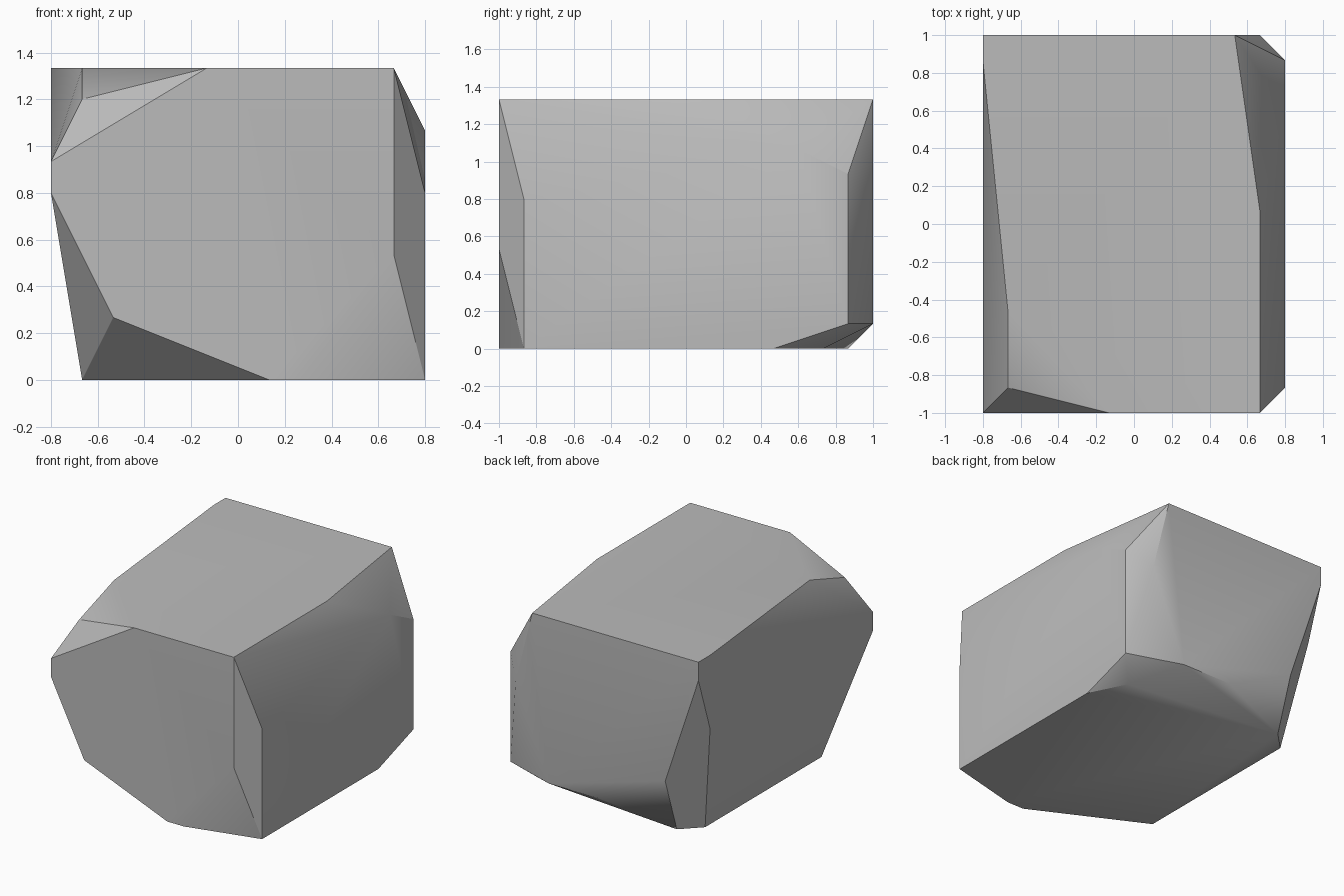
import bpy
import bmesh
import math
from mathutils import Vector

default_cube = bpy.data.objects.get("Cube")
if default_cube:
    bpy.data.objects.remove(default_cube, do_unlink=True)

# Lattice the chipped block is carved on: twelve by fifteen by ten cells
WIDTH, DEPTH, HEIGHT = 12, 15, 10
CELL = 2 / DEPTH


def place(across, along, up):
    """Turn lattice steps into centred model space standing on the ground."""
    return Vector((across - WIDTH / 2, along - DEPTH / 2, up)) * CELL


def make_material(name, colour):
    material = bpy.data.materials.new(name)
    material.use_nodes = True
    material.diffuse_color = colour
    shader = material.node_tree.nodes["Principled BSDF"]
    shader.inputs["Base Color"].default_value = colour
    shader.inputs["Roughness"].default_value = 1
    return material


# Outline of each side, given as (first, second) lattice steps in its own plane
front_outline = [(5, HEIGHT), (11, HEIGHT), (11, 4), (8, 0), (7, 0), (2, 2), (0, 6), (0, 7)]
back_outline = [(0, HEIGHT), (10, HEIGHT), (11, 6), (9, 1), (6, 1), (2, 3), (0, 9)]
right_outline = [(1, 6), (1, 0), (11, 0), (14, 1), (14, 7), (12, 8)]
top_outline = [(1, 4), (0, 14), (11, 8)]
bottom_outline = [(1, 3), (1, 13), (2, 14), (11, 13)]

corners = [place(x, 0, z) for x, z in front_outline]
corners += [place(x, DEPTH, z) for x, z in back_outline]
corners += [place(WIDTH, y, z) for y, z in right_outline]
corners += [place(x, y, HEIGHT) for x, y in top_outline]
corners += [place(x, y, 0) for x, y in bottom_outline]

# Single corners: chipped upper front corner and the left side's rear edge
corners += [place(1, 1, 9), place(0, 14, 6)]

# Stretch a skin over the outlines and merge coplanar faces
bm = bmesh.new()
for corner in corners:
    bm.verts.new(corner)
bmesh.ops.convex_hull(bm, input=bm.verts[:], use_existing_faces=False)
loose = [v for v in bm.verts if not v.link_faces]
bmesh.ops.delete(bm, geom=loose, context="VERTS")
bmesh.ops.dissolve_limit(bm, angle_limit=math.radians(1), verts=bm.verts[:], edges=bm.edges[:])
bmesh.ops.recalc_face_normals(bm, faces=bm.faces[:])

mesh = bpy.data.meshes.new("rock")
bm.to_mesh(mesh)
bm.free()
mesh.materials.append(make_material("stone grey", (0.5, 0.5, 0.5, 1)))

rock = bpy.data.objects.new("rock", mesh)
bpy.context.collection.objects.link(rock)

# Soft shading across shallow facets, crisp at the strong edges
bpy.ops.object.select_all(action="DESELECT")
rock.select_set(True)
bpy.context.view_layer.objects.active = rock
bpy.ops.object.shade_smooth_by_angle(angle=math.radians(30))
